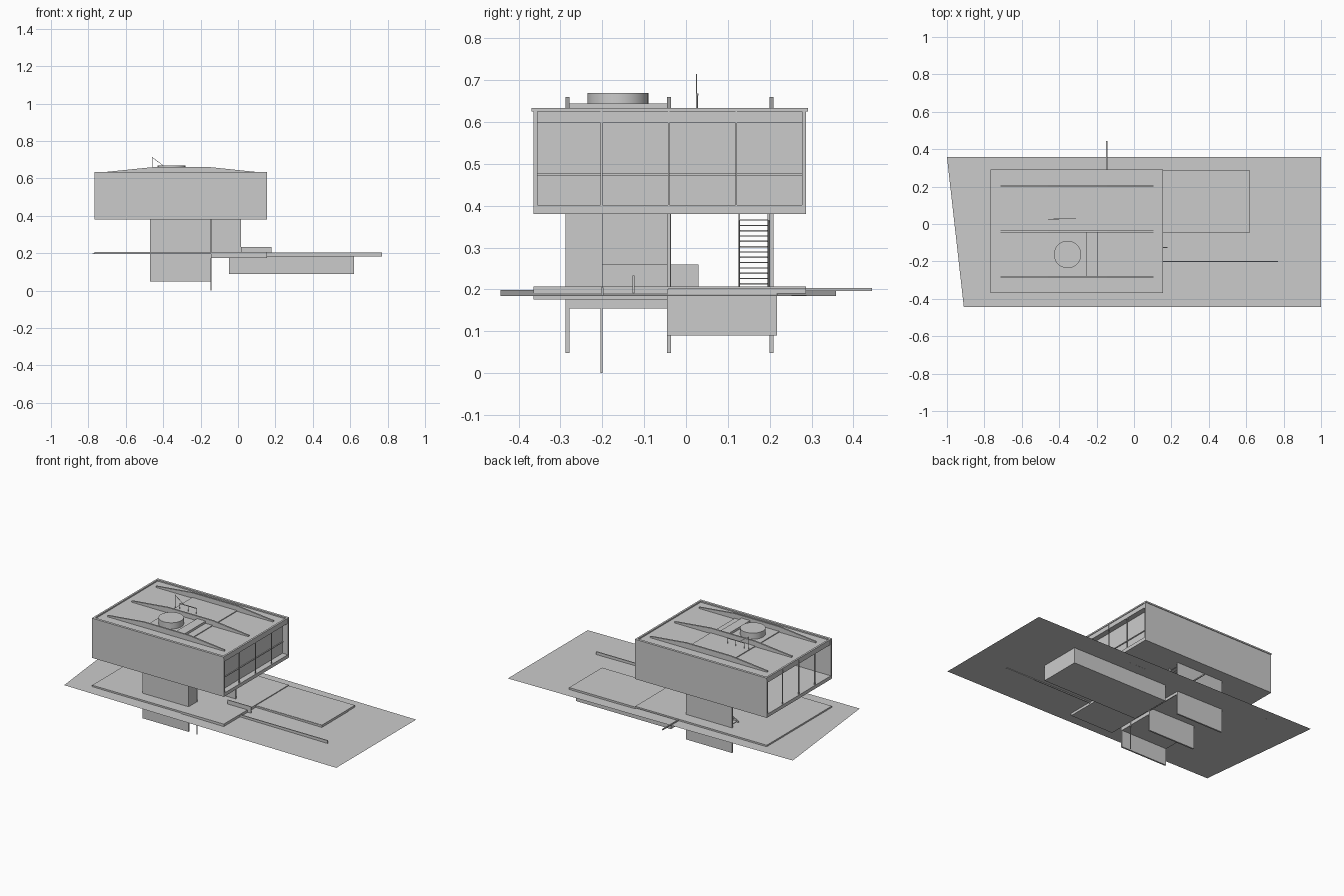
import bpy, math


def mesh(name, verts, faces):
    me = bpy.data.meshes.new(name)
    me.from_pydata(verts, [], faces)
    me.update()
    ob = bpy.data.objects.new(name, me)
    bpy.context.collection.objects.link(ob)
    return ob


def box(name, x0, x1, y0, y1, z0, z1):
    v = [(x, y, z) for z in (z0, z1) for x, y in ((x0, y0), (x1, y0), (x1, y1), (x0, y1))]
    return mesh(name, v, [(3, 2, 1, 0), (4, 5, 6, 7), (0, 1, 5, 4),
                          (1, 2, 6, 5), (2, 3, 7, 6), (3, 0, 4, 7)])


def prism(name, profile, y0, y1):
    # x-z profile extruded along y
    n = len(profile)
    v = [(x, y, z) for y in (y0, y1) for x, z in profile]
    f = [tuple(range(n)), tuple(range(2 * n - 1, n - 1, -1))]
    f += [(i, n + i, n + (i + 1) % n, (i + 1) % n) for i in range(n)]
    return mesh(name, v, f)


X0, X1, Y0, Y1 = -0.768, 0.156, -0.365, 0.287   # house footprint
WALLS = (-0.283, -0.041, 0.204)                 # bearing wall lines

# gently sloping site
mesh("ground", [(-0.91, -0.443, 0.199), (1, -0.443, 0.185),
                (1, 0.358, 0.185), (-1, 0.358, 0.199)], [(0, 1, 2, 3)])

# terraces, pool and garden walls
box("terrace", X0, X1, Y0, Y1, 0.197, 0.207)
box("lower_patio", -0.145, X1, Y0, -0.045, 0.176, 0.198)
box("pool_deck", X1, 0.62, -0.043, Y1, 0.19, 0.202)
box("pool_basin", -0.047, 0.62, -0.045, 0.218, 0.09, 0.2)
box("garden_wall", X1, 0.77, -0.203, -0.197, 0.184, 0.205)
box("path_beam", -0.149, -0.143, 0.2, 0.445, 0.196, 0.203)
box("low_wall", 0.015, 0.18, -0.128, -0.123, 0.192, 0.233)

# bearing walls with tapered roof beams above them
for i, y in enumerate(WALLS):
    box(f"bearing_wall_{i}", -0.47, -0.145, y - 0.005, y + 0.005, 0.048, 0.385)
    prism(f"roof_beam_{i}", [(-0.715, 0.62), (0.105, 0.62), (0.105, 0.634), (-0.145, 0.66),
                             (-0.46, 0.66), (-0.715, 0.634)], y - 0.005, y + 0.005)

# core under the house
box("core_left_wall", -0.47, -0.462, -0.283, -0.041, 0.2, 0.385)
box("core_side_panel", -0.15, -0.145, -0.283, -0.2, 0.155, 0.385)
box("core_rear_wall", -0.145, 0.015, -0.045, -0.037, 0.2, 0.385)
box("core_counter", -0.31, -0.3, -0.2, 0.03, 0.195, 0.26)
box("foundation_slab", -0.47, -0.145, -0.283, -0.041, 0.154, 0.176)
box("foundation_beam", -0.15, -0.145, -0.283, 0.204, 0.176, 0.197)
box("post", -0.147, -0.143, -0.204, -0.2, 0, 0.385)

# open stair with stringers
STEPS = 13
for i in range(STEPS):
    x = -0.45 + i * 0.29 / STEPS
    z = 0.215 + i * 0.165 / STEPS
    box(f"stair_tread_{i}", x, x + 0.024, 0.126, 0.197, z - 0.003, z)
for y in (0.125, 0.195):
    prism(f"stair_stringer_{y}", [(-0.46, 0.2), (-0.44, 0.2), (-0.15, 0.365),
                                  (-0.15, 0.382), (-0.46, 0.215)], y, y + 0.004)

# raised house: floor, long side walls, roof
box("floor_slab", X0, X1, Y0, Y1, 0.38, 0.402)
box("front_wall", X0, X1, Y0, Y0 + 0.01, 0.38, 0.628)
box("back_wall", X0, X1, Y1 - 0.01, Y1, 0.38, 0.628)
box("roof_slab", X0 + 0.004, X1 - 0.004, Y0 + 0.004, Y1 - 0.004, 0.598, 0.626)
box("inner_partition", -0.5, -0.494, Y0 + 0.01, Y1 - 0.01, 0.402, 0.6)
box("right_window", 0.115, 0.119, Y0 + 0.01, Y1 - 0.01, 0.402, 0.6)
box("window_rail", 0.119, 0.124, Y0 + 0.01, Y1 - 0.01, 0.473, 0.478)

# roof rim
box("rim_front", X0, X1, Y0 - 0.004, Y0 + 0.012, 0.625, 0.634)
box("rim_back", X0, X1, Y1 - 0.012, Y1 + 0.004, 0.625, 0.634)
box("rim_left", X0, X0 + 0.012, Y0, Y1, 0.625, 0.634)
box("rim_right", X1 - 0.012, X1, Y0, Y1, 0.625, 0.634)

# mullions on both open ends
for side, x in (("left", X0 + 0.003), ("right", X1 - 0.008)):
    for i, y in enumerate((Y0 + 0.002, -0.202, -0.041, 0.12, Y1 - 0.006)):
        box(f"mullion_{side}_{i}", x, x + 0.005, y - 0.002, y + 0.002, 0.38, 0.628)

# raised middle roof bays, hatch and water tank
for i in range(2):
    box(f"roof_bay_{i}", -0.46, -0.147, WALLS[i] + 0.005, WALLS[i + 1] - 0.005, 0.62, 0.631)
box("roof_hatch", -0.255, -0.195, WALLS[0] + 0.005, WALLS[1] - 0.005, 0.625, 0.645)
bpy.ops.mesh.primitive_cylinder_add(vertices=48, radius=0.073, depth=0.045,
                                    location=(-0.355, -0.163, 0.6475))
bpy.context.object.name = "water_tank"
bpy.ops.object.shade_smooth_by_angle(angle=math.radians(30))

# thin mast with stay and rail on the roof
box("mast", -0.46, -0.458, 0.024, 0.026, 0.625, 0.715)
prism("mast_stay", [(-0.46, 0.712), (-0.40, 0.668), (-0.40, 0.671), (-0.46, 0.715)], 0.024, 0.026)
box("roof_rail", -0.43, -0.31, 0.026, 0.03, 0.664, 0.668)
for i, x in enumerate((-0.43, -0.37, -0.313)):
    box(f"rail_post_{i}", x, x + 0.003, 0.026, 0.029, 0.625, 0.665)
